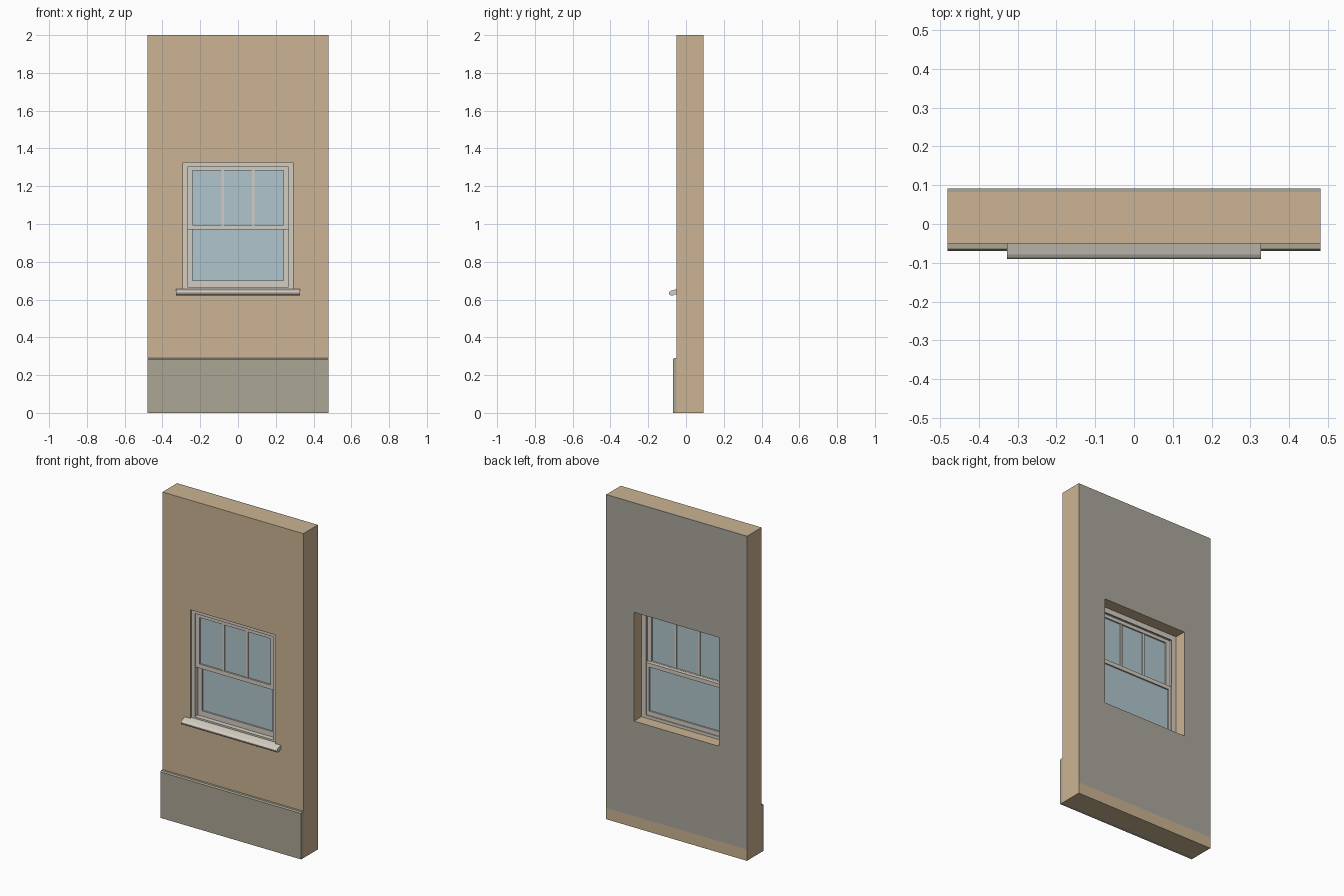
import bpy, bmesh

if "Cube" in bpy.data.objects:
    bpy.data.objects.remove(bpy.data.objects["Cube"])


def material(name, rgb):
    m = bpy.data.materials.new(name)
    lin = [(c / 255 / 12.92) if c < 11 else ((c / 255 + 0.055) / 1.055) ** 2.4 for c in rgb]
    m.diffuse_color = (*lin, 1)
    m.use_nodes = True
    m.node_tree.nodes["Principled BSDF"].inputs["Base Color"].default_value = m.diffuse_color
    return m


TAN = material("tan wall", (203, 180, 147))
PLASTER = material("grey plaster", (172, 167, 157))
STONE = material("plinth grey", (171, 166, 149))
PAINT = material("pale paint", (212, 205, 194))
GLASS = material("blue glass", (176, 198, 204))


def finish(name, bm, *mats):
    bmesh.ops.recalc_face_normals(bm, faces=bm.faces)
    me = bpy.data.meshes.new(name)
    bm.to_mesh(me)
    bm.free()
    for m in mats:
        me.materials.append(m)
    ob = bpy.data.objects.new(name, me)
    bpy.context.collection.objects.link(ob)
    return ob


def add_box(bm, x0, x1, y0, y1, z0, z1):
    vs = bmesh.ops.create_cube(bm, size=1)["verts"]
    for v in vs:
        v.co = (x1 if v.co.x > 0 else x0, y1 if v.co.y > 0 else y0, z1 if v.co.z > 0 else z0)


def surround(name, half, z0, z1, y0, y1, side, bottom, top, bars=()):
    """Rectangular frame with optional vertical glazing bars."""
    bm = bmesh.new()
    for s in (-1, 1):
        a, b = sorted((s * half, s * (half - side)))
        add_box(bm, a, b, y0, y1, z0, z1)
    inner = half - side
    add_box(bm, -inner, inner, y0, y1, z0, z0 + bottom)
    add_box(bm, -inner, inner, y0, y1, z1 - top, z1)
    for x in bars:
        add_box(bm, x - 0.007, x + 0.007, y0 + 0.003, y1 - 0.003, z0 + bottom, z1 - top)
    return finish(name, bm, PAINT)


def moulding(name, half, profile, mat):
    """Sweep a (y, z) outline along x."""
    bm = bmesh.new()
    f = bm.faces.new([bm.verts.new((-half, y, z)) for y, z in profile])
    ext = bmesh.ops.extrude_face_region(bm, geom=[f])["geom"]
    bmesh.ops.translate(bm, vec=(2 * half, 0, 0),
                        verts=[g for g in ext if isinstance(g, bmesh.types.BMVert)])
    return finish(name, bm, mat)


# Wall with a window opening and plaster on the back above a bare strip
xs = (-0.48, -0.29, 0.29, 0.48)
zs = (0, 0.07, 0.655, 1.325, 2)
bm = bmesh.new()
grid = [[bm.verts.new((x, -0.05, z)) for x in xs] for z in zs]
for j in range(4):
    for i in range(3):
        if (i, j) != (1, 2):
            bm.faces.new((grid[j][i], grid[j][i + 1], grid[j + 1][i + 1], grid[j + 1][i]))
ext = bmesh.ops.extrude_face_region(bm, geom=bm.faces[:])["geom"]
bmesh.ops.translate(bm, vec=(0, 0.142, 0),
                    verts=[g for g in ext if isinstance(g, bmesh.types.BMVert)])
bmesh.ops.bisect_plane(bm, geom=bm.verts[:] + bm.edges[:] + bm.faces[:],
                       plane_co=(0, 0.083, 0), plane_no=(0, 1, 0))
bmesh.ops.recalc_face_normals(bm, faces=bm.faces)
for f in bm.faces:
    c = f.calc_center_median()
    back = c.y > 0.09 and c.z > 0.07
    top_edge = c.y > 0.083 and c.z > 1.99
    f.material_index = 1 if back or top_edge else 0
finish("wall", bm, TAN, PLASTER)

# Plinth with a bevelled top edge
moulding("plinth", 0.48, [(-0.05, 0), (-0.07, 0), (-0.07, 0.283), (-0.064, 0.29), (-0.05, 0.29)], STONE)

# Projecting sill with rounded nose
moulding("sill", 0.327, [(-0.05, 0.655), (-0.078, 0.647), (-0.086, 0.642), (-0.09, 0.635),
                         (-0.088, 0.627), (-0.082, 0.622), (-0.066, 0.622), (-0.062, 0.628),
                         (-0.05, 0.628)], PAINT)
moulding("sill_bed", 0.29, [(-0.05, 0.655), (0.02, 0.667), (0.02, 0.655)], PAINT)

# Fixed frame, then upper sash in front of lower sash
surround("window_frame", 0.29, 0.655, 1.325, -0.038, 0.02, 0.022, 0.012, 0.022)
surround("upper_sash", 0.268, 0.97, 1.303, -0.03, -0.008, 0.027, 0.026, 0.021, (-0.08, 0.08))
surround("lower_sash", 0.268, 0.667, 0.995, -0.008, 0.014, 0.027, 0.033, 0.024)

# Parting bead closes the track behind the upper sash
surround("inner_bead", 0.268, 0.667, 1.303, 0.014, 0.02, 0.01, 0.006, 0.01)

# Glass panes
for name, y, z0, z1 in (("upper_glass", -0.019, 0.99, 1.285), ("lower_glass", 0.003, 0.695, 0.975)):
    bm = bmesh.new()
    add_box(bm, -0.243, 0.243, y - 0.002, y + 0.002, z0, z1)
    finish(name, bm, GLASS)
